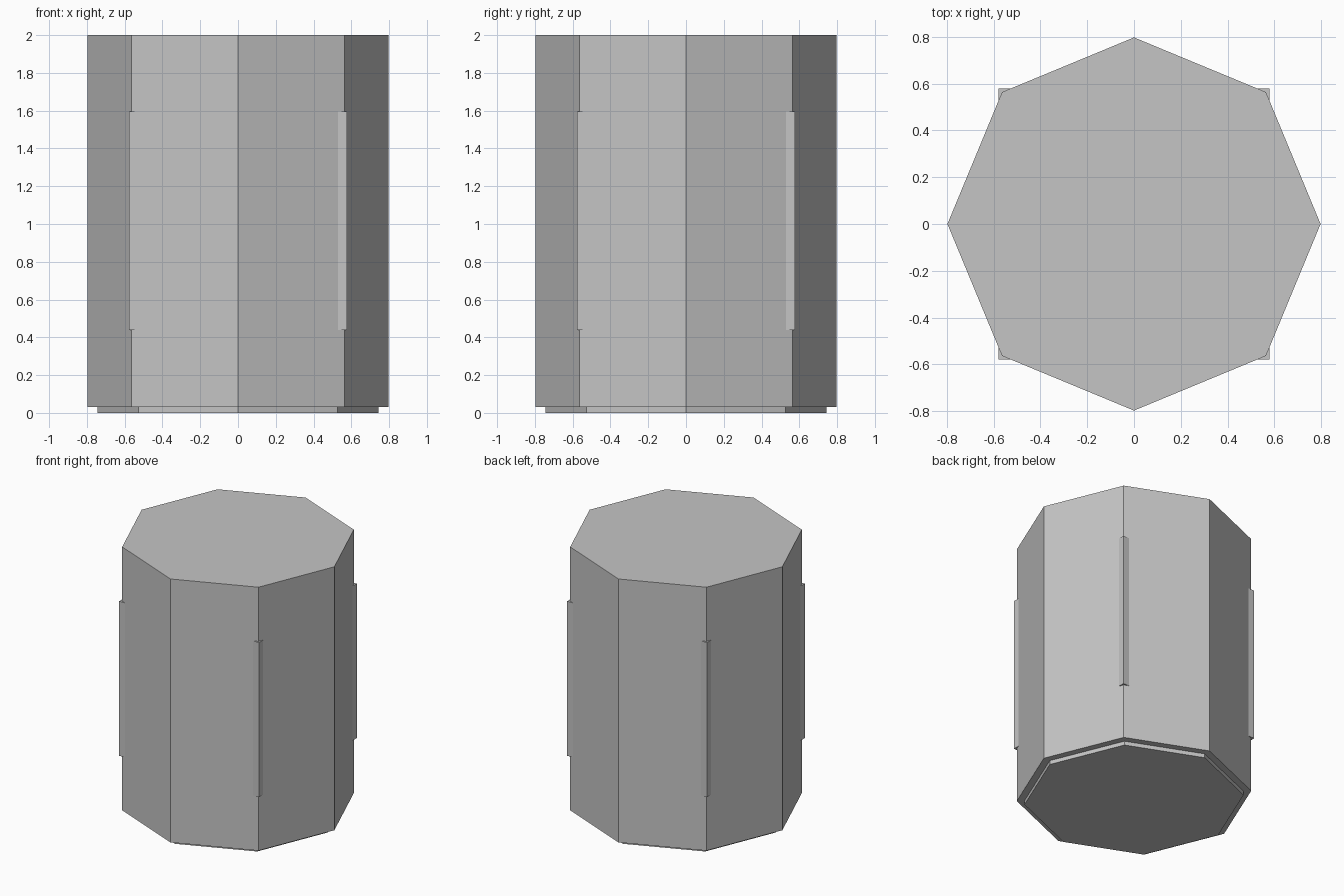
import bpy
import bmesh
import math
from mathutils import Matrix, Vector

cube = bpy.data.objects.get("Cube")
if cube:
    bpy.data.objects.remove(cube, do_unlink=True)

GREY = (0.56, 0.56, 0.56, 1.0)
grey = bpy.data.materials.new("plain_grey")
grey.use_nodes = True
grey.diffuse_color = GREY
grey.node_tree.nodes["Principled BSDF"].inputs["Base Color"].default_value = GREY


def add_object(name, bm):
    mesh = bpy.data.meshes.new(name)
    bm.to_mesh(mesh)
    bm.free()
    mesh.materials.append(grey)
    obj = bpy.data.objects.new(name, mesh)
    bpy.context.scene.collection.objects.link(obj)
    return obj


def octagon_prism(name, radius, bottom, top):
    """Eight-sided prism with corners on the x and y axes."""
    bm = bmesh.new()
    ring = [bm.verts.new((radius * math.cos(i * math.pi / 4),
                          radius * math.sin(i * math.pi / 4), bottom))
            for i in range(8)]
    base = bm.faces.new(ring)
    side = bmesh.ops.extrude_face_region(bm, geom=[base], use_keep_orig=True)
    moved = [v for v in side["geom"] if isinstance(v, bmesh.types.BMVert)]
    bmesh.ops.translate(bm, verts=moved, vec=(0, 0, top - bottom))
    bmesh.ops.recalc_face_normals(bm, faces=bm.faces)
    return add_object(name, bm)


def box(name, low, high):
    low, high = Vector(low), Vector(high)
    bm = bmesh.new()
    bmesh.ops.create_cube(
        bm, size=1,
        matrix=Matrix.Translation((low + high) / 2) @ Matrix.Diagonal((*(high - low), 1)))
    return add_object(name, bm)


# Main body and the slightly narrower foot below it
octagon_prism("body", 0.797, 0.03, 2.0)
octagon_prism("foot", 0.745, 0.0, 0.03)

# Upright strips wrapped over the four diagonal edges
INNER, OUTER = 0.48, 0.578
for y_name, sy in (("front", -1), ("back", 1)):
    for x_name, sx in (("right", -1), ("left", 1)):
        xs = sorted((sx * INNER, sx * OUTER))
        ys = sorted((sy * INNER, sy * OUTER))
        box(f"{y_name}_{x_name}_strip", (xs[0], ys[0], 0.44), (xs[1], ys[1], 1.595))
